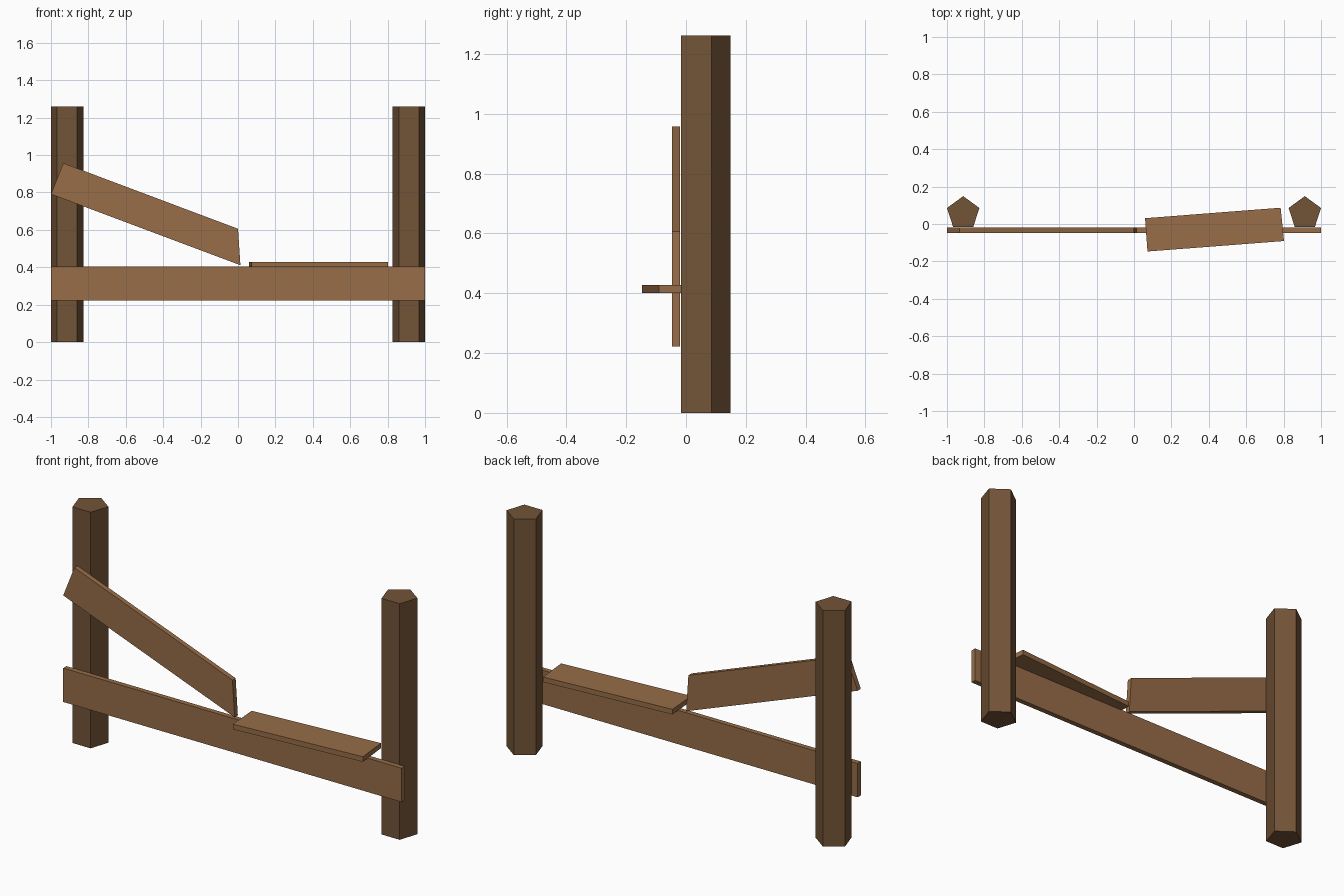
import bpy, bmesh
from math import cos, sin, pi

if "Cube" in bpy.data.objects:
    bpy.data.objects.remove(bpy.data.objects["Cube"])


def material(name, color):
    m = bpy.data.materials.new(name)
    m.diffuse_color = (*color, 1)
    m.use_nodes = True
    m.node_tree.nodes["Principled BSDF"].inputs["Base Color"].default_value = m.diffuse_color
    return m


plank_wood = material("plank_wood", (0.31, 0.153, 0.064))
post_wood = material("post_wood", (0.17, 0.088, 0.038))


def prism(name, outline, depth, mat):
    """Extrude a closed 3D outline along the depth vector."""
    bm = bmesh.new()
    face = bm.faces.new([bm.verts.new(p) for p in outline])
    ext = bmesh.ops.extrude_face_region(bm, geom=[face], use_keep_orig=True)
    moved = [g for g in ext["geom"] if isinstance(g, bmesh.types.BMVert)]
    bmesh.ops.translate(bm, verts=moved, vec=depth)
    bmesh.ops.recalc_face_normals(bm, faces=bm.faces)
    mesh = bpy.data.meshes.new(name)
    bm.to_mesh(mesh)
    bm.free()
    mesh.materials.append(mat)
    obj = bpy.data.objects.new(name, mesh)
    bpy.context.collection.objects.link(obj)
    return obj


# Five-sided posts, point towards the back
R = 0.0912
for side, x in (("left", -0.9133), ("right", 0.9133)):
    ring = [(x + R * cos(pi / 2 + i * 2 * pi / 5),
             0.0575 + R * sin(pi / 2 + i * 2 * pi / 5), 0) for i in range(5)]
    prism(side + "_post", ring, (0, 0, 1.261), post_wood)

# Boards on the front of the posts
FRONT, THICK = -0.047, 0.027
boards = {
    "lower_rail": [(-1, 0.222), (1, 0.222), (1, 0.403), (-1, 0.403)],
    "broken_upper_rail": [(-1, 0.791), (0.013, 0.411), (0, 0.606), (-0.934, 0.957)],
}
for name, pts in boards.items():
    prism(name, [(x, FRONT, z) for x, z in pts], (0, THICK, 0), plank_wood)

# Fallen piece resting flat on the lower rail
fallen = [(0.059, 0.031), (0.072, -0.147), (0.802, -0.091), (0.784, 0.087)]
prism("fallen_rail", [(x, y, 0.401) for x, y in fallen], (0, 0, 0.027), plank_wood)
